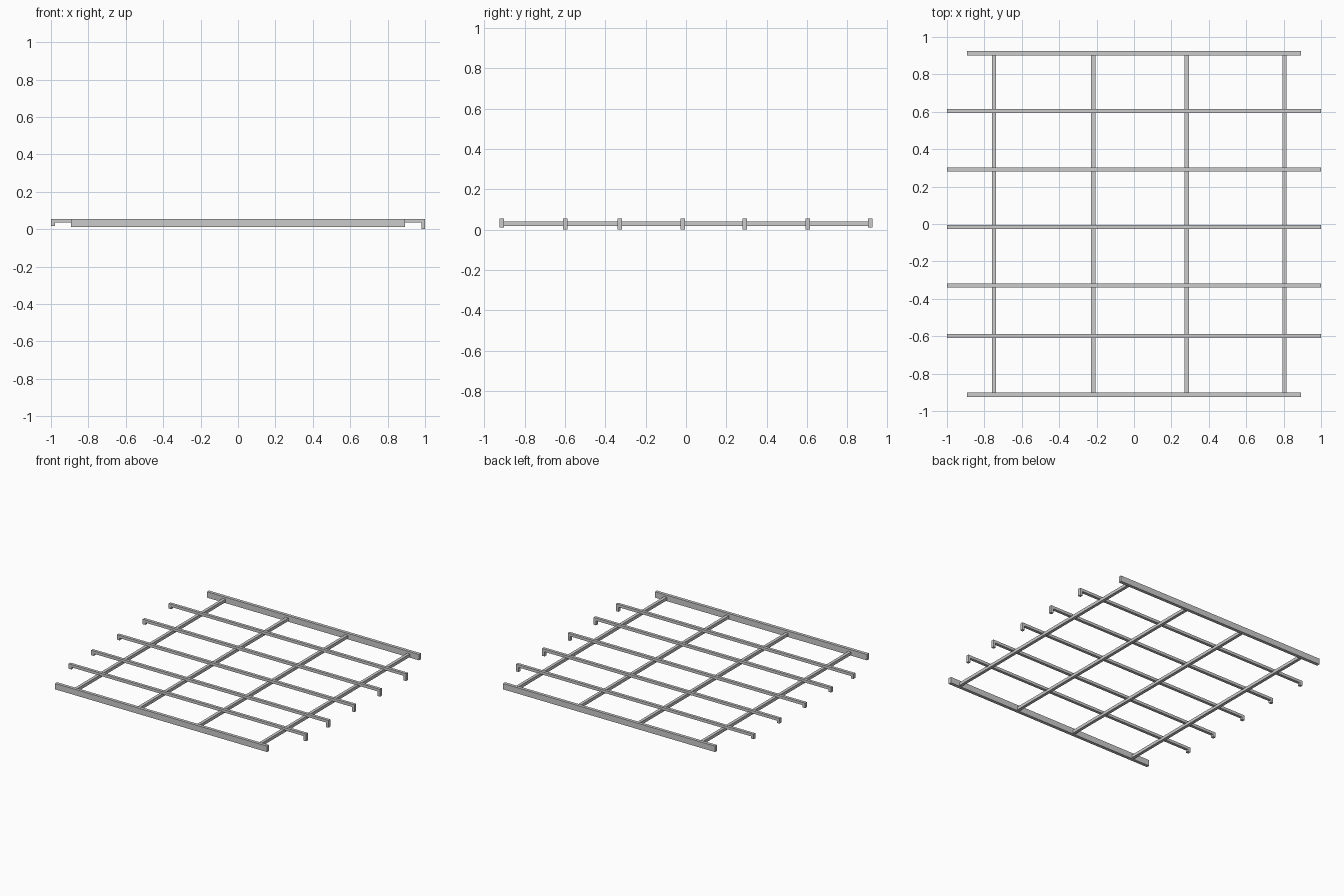
import bpy, bmesh

if "Cube" in bpy.data.objects:
    bpy.data.objects.remove(bpy.data.objects["Cube"])

TOP = 0.056


def prism(name, profile, y, width):
    """Extrude an x-z outline along y, centred on y."""
    bm = bmesh.new()
    verts = [bm.verts.new((x, y - width / 2, z)) for x, z in profile]
    face = bm.faces.new(verts)
    ext = bmesh.ops.extrude_face_region(bm, geom=[face])
    moved = [v for v in ext["geom"] if isinstance(v, bmesh.types.BMVert)]
    bmesh.ops.translate(bm, verts=moved, vec=(0, width, 0))
    bmesh.ops.recalc_face_normals(bm, faces=bm.faces)
    mesh = bpy.data.meshes.new(name)
    bm.to_mesh(mesh)
    bm.free()
    obj = bpy.data.objects.new(name, mesh)
    bpy.context.collection.objects.link(obj)
    return obj


def rect(x0, x1, z0, z1):
    return [(x0, z0), (x1, z0), (x1, z1), (x0, z1)]


# Front and back end rails
for name, y in (("front_rail", -0.914), ("back_rail", 0.914)):
    prism(name, rect(-0.893, 0.893, 0.011, TOP), y, 0.024)

# Hooked cross bars: short hook on the left, longer hook on the right
hook_bar = [(-1, 0.018), (-0.978, 0.018), (-0.978, 0.035), (0.98, 0.035),
            (0.98, 0.002), (0.98, 0.0), (1, 0.0), (1, TOP), (-1, TOP)]
for i, y in enumerate((-0.598, -0.328, -0.017, 0.292, 0.604)):
    prism(f"hooked_cross_bar_{i + 1}", hook_bar, y, 0.022)

# Lengthwise bars running under the cross bars between the rails
for i, x in enumerate((-0.749, -0.218, 0.282, 0.805)):
    prism(f"lengthwise_bar_{i + 1}", rect(x - 0.0115, x + 0.0115, 0.017, 0.04), 0, 1.806)
